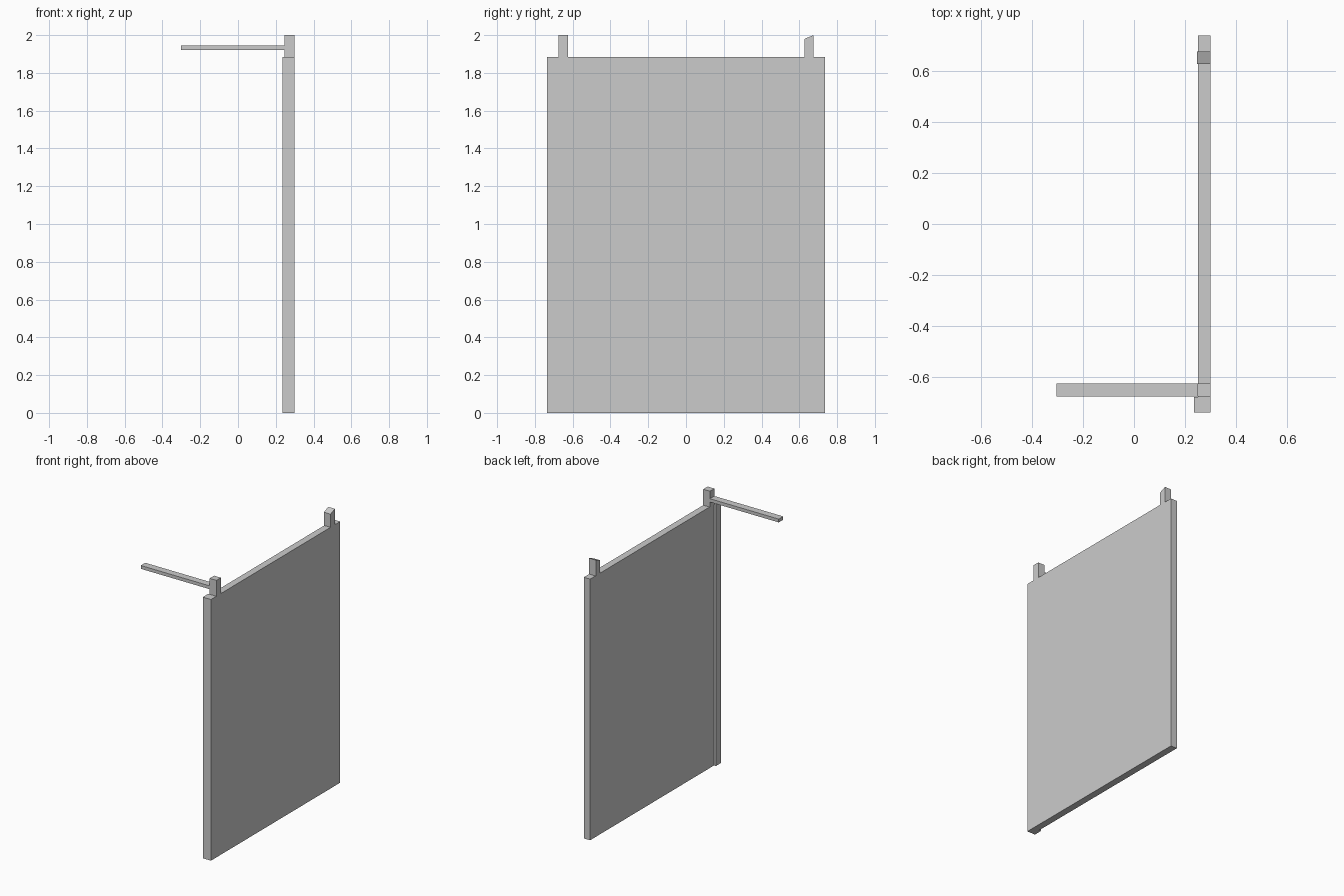
import bpy, bmesh

if "Cube" in bpy.data.objects:
    bpy.data.objects.remove(bpy.data.objects["Cube"])


def prism(name, outline, axis, lo, hi):
    """Extrude a closed outline along x or z between lo and hi."""
    def at(p, h):
        return (h, p[0], p[1]) if axis == 'x' else (p[0], p[1], h)
    bm = bmesh.new()
    face = bm.faces.new([bm.verts.new(at(p, lo)) for p in outline])
    ext = bmesh.ops.extrude_face_region(bm, geom=[face])
    step = [hi - lo if a == axis else 0 for a in 'xyz']
    verts = [g for g in ext['geom'] if isinstance(g, bmesh.types.BMVert)]
    bmesh.ops.translate(bm, verts=verts, vec=step)
    bmesh.ops.recalc_face_normals(bm, faces=bm.faces)
    mesh = bpy.data.meshes.new(name)
    bm.to_mesh(mesh)
    bm.free()
    obj = bpy.data.objects.new(name, mesh)
    bpy.context.collection.objects.link(obj)
    return obj


# Tall flat panel with a thicker post along its front edge
prism("panel", [(0.235, -0.737), (0.30, -0.737), (0.30, 0.737),
                (0.25, 0.737), (0.25, -0.677), (0.235, -0.677)],
      'z', 0, 1.885)

# Front peg, square top
prism("front_peg", [(-0.676, 1.885), (-0.625, 1.885), (-0.625, 2.0), (-0.676, 2.0)],
      'x', 0.247, 0.30)

# Back peg, sloped top
prism("back_peg", [(0.627, 1.885), (0.676, 1.885), (0.676, 2.0), (0.627, 1.98)],
      'x', 0.247, 0.30)

# Flat arm sticking out sideways from the front peg
prism("side_arm", [(-0.676, 1.922), (-0.625, 1.922), (-0.625, 1.946), (-0.676, 1.946)],
      'x', -0.303, 0.248)
